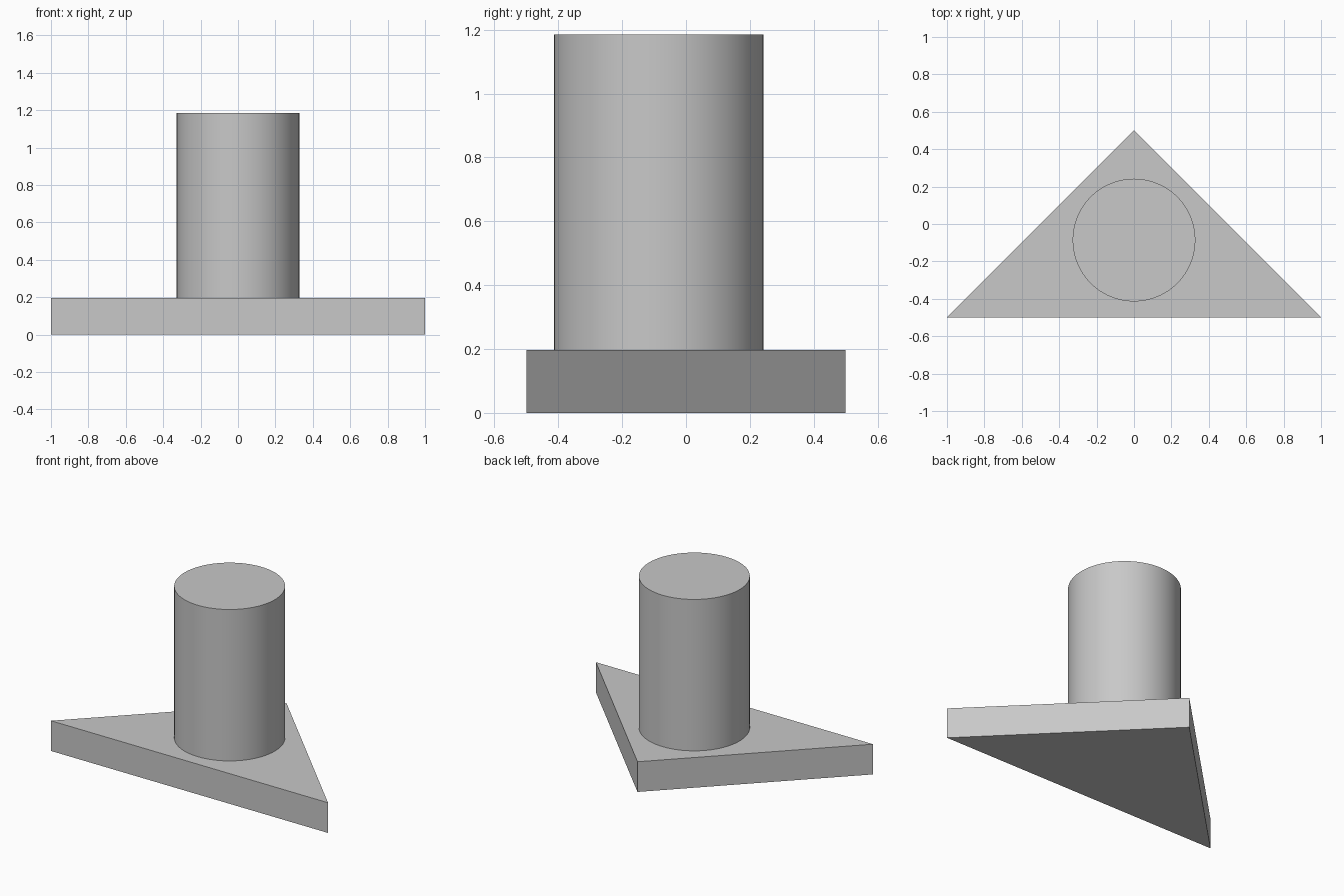
import bpy
import bmesh

default_cube = bpy.data.objects.get("Cube")
if default_cube:
    bpy.data.objects.remove(default_cube, do_unlink=True)

BASE_TOP = 0.197
TOTAL_HEIGHT = 1.185
RADIUS = 0.328
POST_Y = -0.086  # incentre of the triangle

# Single grey finish
grey = bpy.data.materials.new("plain_grey")
grey.use_nodes = True
colour = (0.58, 0.58, 0.58, 1)
grey.diffuse_color = colour
grey.node_tree.nodes["Principled BSDF"].inputs["Base Color"].default_value = colour

# Triangular base plate, extruded upward from its outline
bm = bmesh.new()
outline = [bm.verts.new(p) for p in ((-1, -0.5, 0), (1, -0.5, 0), (0, 0.5, 0))]
face = bm.faces.new(outline)
top = bmesh.ops.extrude_face_region(bm, geom=[face])["geom"]
bmesh.ops.translate(bm, vec=(0, 0, BASE_TOP),
                    verts=[g for g in top if isinstance(g, bmesh.types.BMVert)])
bmesh.ops.recalc_face_normals(bm, faces=bm.faces)
mesh = bpy.data.meshes.new("triangular_base")
bm.to_mesh(mesh)
bm.free()
mesh.materials.append(grey)
base = bpy.data.objects.new("triangular_base", mesh)
bpy.context.collection.objects.link(base)

# Round post standing on the plate
height = TOTAL_HEIGHT - BASE_TOP
bpy.ops.mesh.primitive_cylinder_add(vertices=96, radius=RADIUS, depth=height,
                                    location=(0, POST_Y, BASE_TOP + height / 2))
post = bpy.context.object
post.name = post.data.name = "round_post"
post.data.materials.append(grey)
bpy.ops.object.shade_smooth_by_angle()
